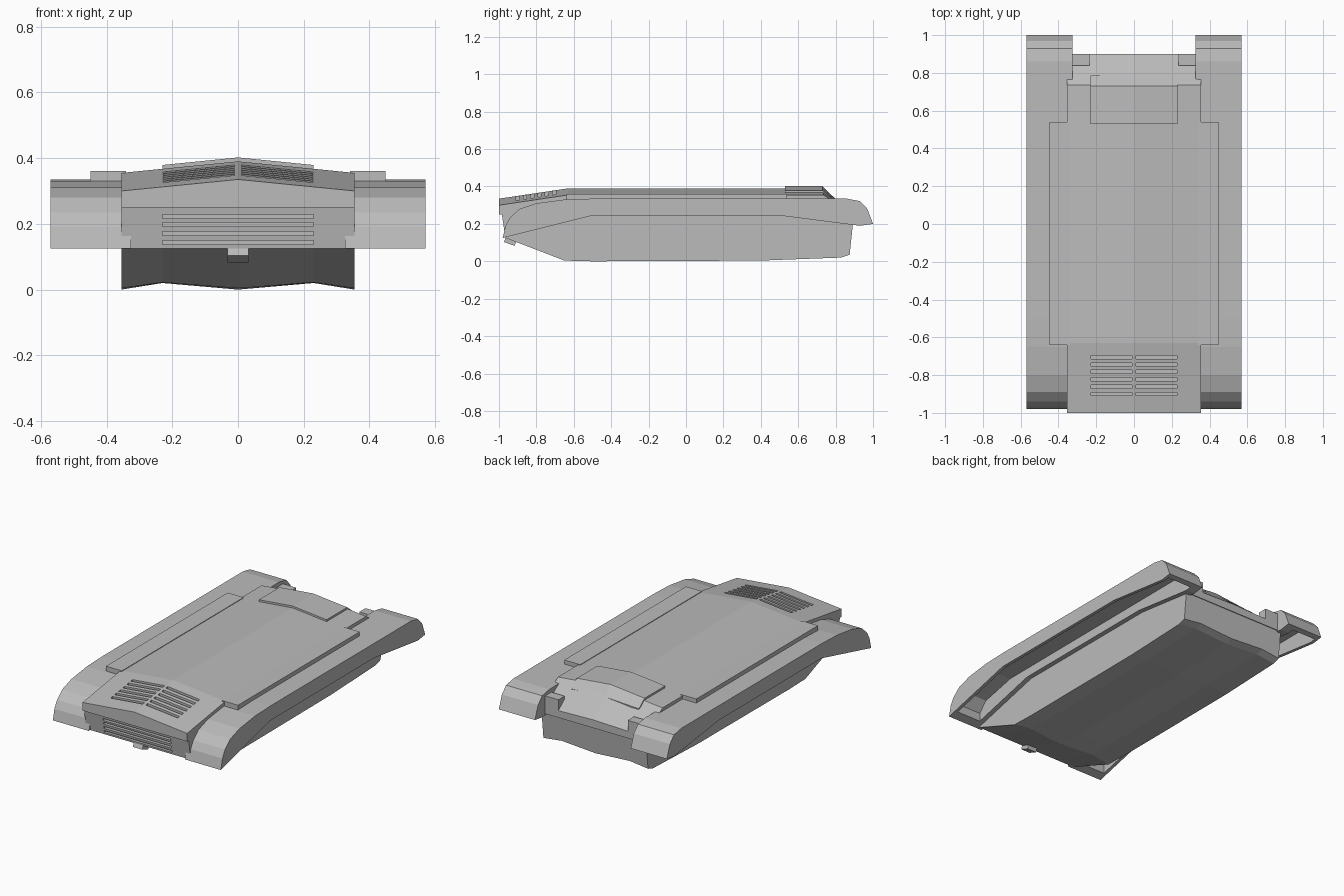
import bpy, bmesh
from mathutils import Matrix

old = bpy.data.objects.get("Cube")
if old:
    bpy.data.objects.remove(old)

grey = bpy.data.materials.new("plain_grey")
grey.use_nodes = True
colour = (0.5, 0.5, 0.5, 1)
grey.diffuse_color = colour
grey.node_tree.nodes["Principled BSDF"].inputs["Base Color"].default_value = colour


def finish(name, bm):
    bmesh.ops.recalc_face_normals(bm, faces=bm.faces)
    mesh = bpy.data.meshes.new(name)
    bm.to_mesh(mesh)
    bm.free()
    mesh.materials.append(grey)
    obj = bpy.data.objects.new(name, mesh)
    bpy.context.collection.objects.link(obj)
    return obj


def loft(name, sections):
    """Skin a row of closed rings of points, and cap both ends."""
    bm = bmesh.new()
    rings = [[bm.verts.new(p) for p in s] for s in sections]
    n = len(rings[0])
    for a, b in zip(rings, rings[1:]):
        for i in range(n):
            j = (i + 1) % n
            bm.faces.new((a[i], a[j], b[j], b[i]))
    bm.faces.new(rings[0])
    bm.faces.new(rings[-1])
    return finish(name, bm)


def prism(name, profile, x0, x1):
    return loft(name, [[(x, y, z) for y, z in profile] for x in (x0, x1)])


def box(name, x, y, z, tilt=0):
    bm = bmesh.new()
    lo, hi = zip(x, y, z)
    size = [b - a for a, b in zip(lo, hi)]
    mid = [(a + b) / 2 for a, b in zip(lo, hi)]
    m = Matrix.Translation(mid) @ Matrix.Rotation(tilt, 4, 'X') @ Matrix.Diagonal((*size, 1))
    bmesh.ops.create_cube(bm, size=1, matrix=m)
    return finish(name, bm)


def cut(obj, cutter):
    mod = obj.modifiers.new("cut", 'BOOLEAN')
    mod.operation = 'DIFFERENCE'
    mod.solver = 'EXACT'
    mod.object = cutter
    cutter.hide_render = True
    cutter.hide_viewport = True
    cutter.display_type = 'WIRE'


def merge(name, objs):
    """Gather separate cutters into a single one."""
    bm = bmesh.new()
    for o in objs:
        bm.from_mesh(o.data)
        bpy.data.objects.remove(o)
    return finish(name, bm)


W = 0.355   # half width of the hull


def gable(y, ridge, edge, base, half=W):
    return [(0, y, ridge), (half, y, edge), (half, y, base), (-half, y, base), (-half, y, edge)]


# Upper deck with a shallow ridge
deck = loft("upper_deck", [gable(-1, .335, .30, .25), gable(-.63, .39, .355, .25),
                           gable(.735, .39, .355, .25), gable(.9, .25, .24, .2)])


# Lower hull: the belly is lowest at the centre and along both edges
def belly(y_top, y_low, top, low, lift):
    half = [(W, y_top, top), (W, y_low, low), (.23, y_low, low + lift), (0, y_low, low)]
    return half + [(-x, y, z) for x, y, z in half[-2::-1]]


hull = loft("lower_hull", [belly(-.985, -.965, .252, .125, 0), belly(-.65, -.65, .252, .004, .018),
                           belly(-.5, -.5, .252, 0, .02), belly(.4, .4, .252, .004, .018),
                           belly(.83, .83, .252, .02, .015), belly(.895, .875, .225, .035, .015)])

# Rear hatch
loft("rear_hatch", [gable(.53, .402, .379, .36, .23), gable(.73, .402, .379, .36, .23),
                    gable(.785, .347, .335, .33, .23)])

# Deck slots in two columns
slots = []
for side in (-1, 1):
    for i in range(6):
        y = -.705 - i * .039
        top = .385 + (y + .63) * .15
        x = sorted((side * .01, side * .228))
        slots.append(box("slot", x, (y - .009, y + .009), (top - .045, top + .05)))
cut(deck, merge("deck_slot_cutter", slots))

# Nose slots
slots = [box("slot", (-.23, .23), (-1.05, -.95), (z - .006, z + .006))
         for z in (.222, .198, .17, .143)]
cut(hull, merge("nose_slot_cutter", slots))

# Hollow track guards, deck side plates and rear blocks on both sides
guard = [(-.98, .125), (-.965, .19), (-.94, .235), (-.89, .28), (-.8, .31), (-.65, .33),
         (-.5, .335), (.86, .335), (.93, .322), (.97, .28), (1, .2), (.93, .19),
         (.5, .245), (-.5, .245)]
hollow = [(-.925, .08), (-.925, .19), (-.87, .25), (-.65, .3), (.86, .305),
          (.93, .28), (.965, .2), (.965, .08)]
for side, label in ((1, "left"), (-1, "right")):
    fender = prism(label + "_track_guard", guard, side * .325, side * .57)
    cut(fender, prism(label + "_guard_cutter", hollow, side * .385, side * .55))
    box(label + "_side_plate", sorted((side * .34, side * .448)), (-.64, .54), (.33, .36))
    box(label + "_rear_block", sorted((side * .235, side * .33)), (.84, .9), (.21, .31))

# Tow hook under the nose
box("tow_hook", (-.032, .032), (-.97, -.91), (.092, .122), -.35)
